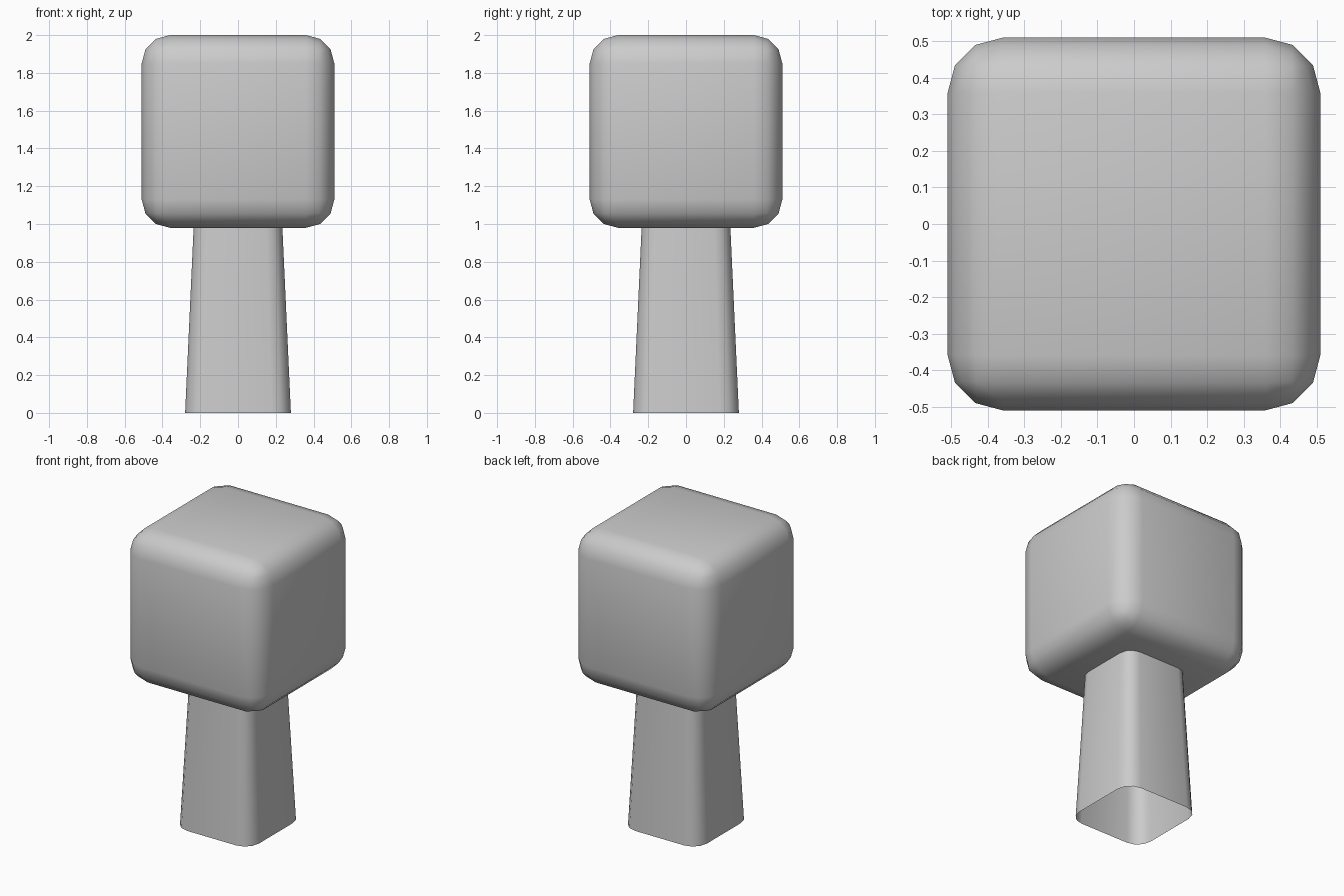
import bpy, bmesh, math

if "Cube" in bpy.data.objects:
    bpy.data.objects.remove(bpy.data.objects["Cube"])


def finish(name, bm):
    bmesh.ops.recalc_face_normals(bm, faces=bm.faces)
    me = bpy.data.meshes.new(name)
    bm.to_mesh(me)
    bm.free()
    me.shade_smooth()
    ob = bpy.data.objects.new(name, me)
    bpy.context.collection.objects.link(ob)
    return ob


# Rounded cube head
bm = bmesh.new()
bmesh.ops.create_cube(bm, size=1.02)
bmesh.ops.translate(bm, verts=bm.verts, vec=(0, 0, 1.49))
bmesh.ops.bevel(bm, geom=bm.edges[:], offset=0.15, offset_type='OFFSET',
                segments=3, profile=0.5, affect='EDGES')
finish("head", bm)


def rounded_ring(bm, half, radius, z, segs=3):
    ring = []
    for q in range(4):
        for i in range(segs + 1):
            a = math.radians(90 * q + 90 * i / segs)
            c = math.radians(90 * q + 45)
            d = (half - radius) * math.sqrt(2)
            ring.append(bm.verts.new((d * math.cos(c) + radius * math.cos(a),
                                      d * math.sin(c) + radius * math.sin(a), z)))
    return ring


# Tapered hollow post, open at the bottom
bm = bmesh.new()
low = rounded_ring(bm, 0.28, 0.10, 0.0)
high = rounded_ring(bm, 0.235, 0.085, 0.98)
n = len(low)
for i in range(n):
    j = (i + 1) % n
    bm.faces.new((low[i], low[j], high[j], high[i]))
finish("post", bm)
